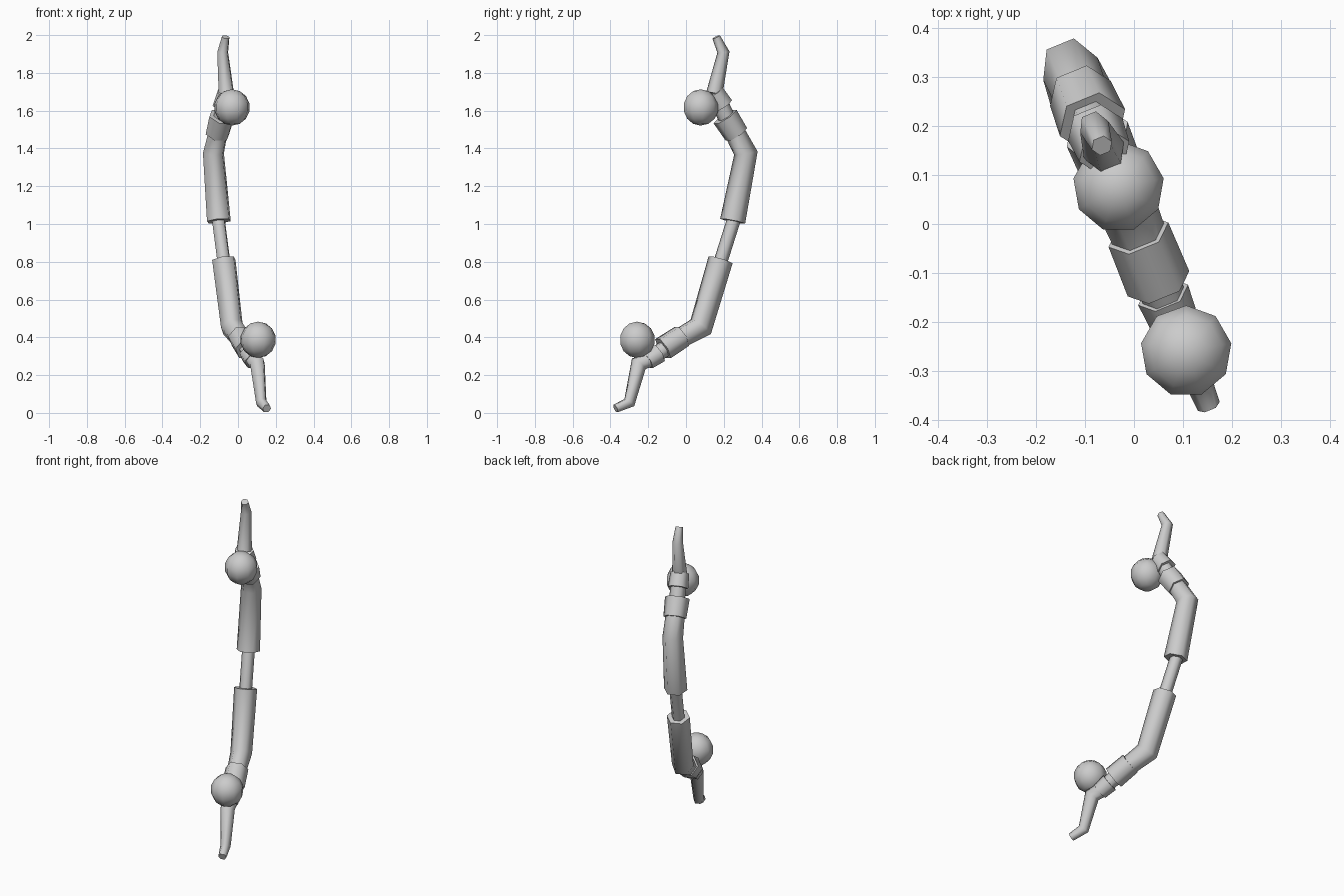
import bpy, bmesh, math
from mathutils import Vector

if "Cube" in bpy.data.objects:
    bpy.data.objects.remove(bpy.data.objects["Cube"])

LEAN = -0.41                                    # the bow lies in the plane x = LEAN * y
SIDE = Vector((1, -LEAN, 0)).normalized()       # normal of that plane


def place(y, z):
    return Vector((LEAN * y, y, z))


def finish(bm, name, angle):
    bmesh.ops.recalc_face_normals(bm, faces=bm.faces)
    me = bpy.data.meshes.new(name)
    bm.to_mesh(me)
    bm.free()
    ob = bpy.data.objects.new(name, me)
    bpy.context.collection.objects.link(ob)
    bpy.ops.object.select_all(action='DESELECT')
    ob.select_set(True)
    bpy.context.view_layer.objects.active = ob
    bpy.ops.object.shade_smooth_by_angle(angle=math.radians(angle))
    return ob


def tube(name, path, sides=6, turn=0.0):
    """Capped tube through (y, z, radius) points with mitred bends."""
    pts = [place(y, z) for y, z, _ in path]
    bm = bmesh.new()
    rings = []
    for i, p in enumerate(pts):
        a = (p - pts[i - 1]).normalized() if i else None
        b = (pts[i + 1] - p).normalized() if i < len(pts) - 1 else None
        a, b = a or b, b or a
        t = (a + b).normalized()
        up = t.cross(SIDE) / max(t.dot(a), 0.5)
        r = path[i][2]
        angles = [turn + math.tau * k / sides for k in range(sides)]
        rings.append([bm.verts.new(p + r * (math.cos(w) * SIDE + math.sin(w) * up))
                      for w in angles])
    for lo, hi in zip(rings, rings[1:]):
        for k in range(sides):
            n = (k + 1) % sides
            bm.faces.new((lo[k], lo[n], hi[n], hi[k]))
    bm.faces.new(rings[0])
    bm.faces.new(rings[-1])
    return finish(bm, name, 65)


def ball(name, y, z, r):
    bm = bmesh.new()
    bmesh.ops.create_uvsphere(bm, u_segments=9, v_segments=7, radius=r)
    bmesh.ops.translate(bm, verts=bm.verts, vec=place(y, z))
    return finish(bm, name, 50)


# Grip and the two limbs
tube("grip", [(0.265, 1.06, 0.037), (0.17, 0.76, 0.037)])
tube("upper_limb", [(0.25, 1.50, 0.055), (0.317, 1.375, 0.06), (0.247, 1.015, 0.068)])
tube("lower_limb", [(0.183, 0.81, 0.067), (0.078, 0.455, 0.063), (-0.05, 0.385, 0.055)])

# Collars and the narrow necks between them
tube("upper_large_collar", [(0.207, 1.568, 0.072), (0.267, 1.474, 0.067)])
tube("upper_neck", [(0.165, 1.67, 0.046), (0.23, 1.53, 0.046)])
tube("upper_small_collar", [(0.148, 1.695, 0.055), (0.193, 1.625, 0.06)])
tube("lower_large_collar", [(-0.022, 0.405, 0.066), (-0.122, 0.34, 0.068)])
tube("lower_neck", [(-0.08, 0.365, 0.045), (-0.19, 0.285, 0.045)])
tube("lower_small_collar", [(-0.145, 0.315, 0.055), (-0.205, 0.275, 0.05)])

# Tapered, hooked tips
tube("upper_tip", [(0.15, 1.69, 0.044), (0.198, 1.91, 0.031), (0.16, 1.99, 0.022)])
tube("lower_tip", [(-0.17, 0.292, 0.046), (-0.25, 0.26, 0.042),
                   (-0.300, 0.055, 0.030), (-0.373, 0.023, 0.024)])

# Balls seated on the front of each end
ball("upper_ball", 0.077, 1.617, 0.096)
ball("lower_ball", -0.26, 0.387, 0.096)
